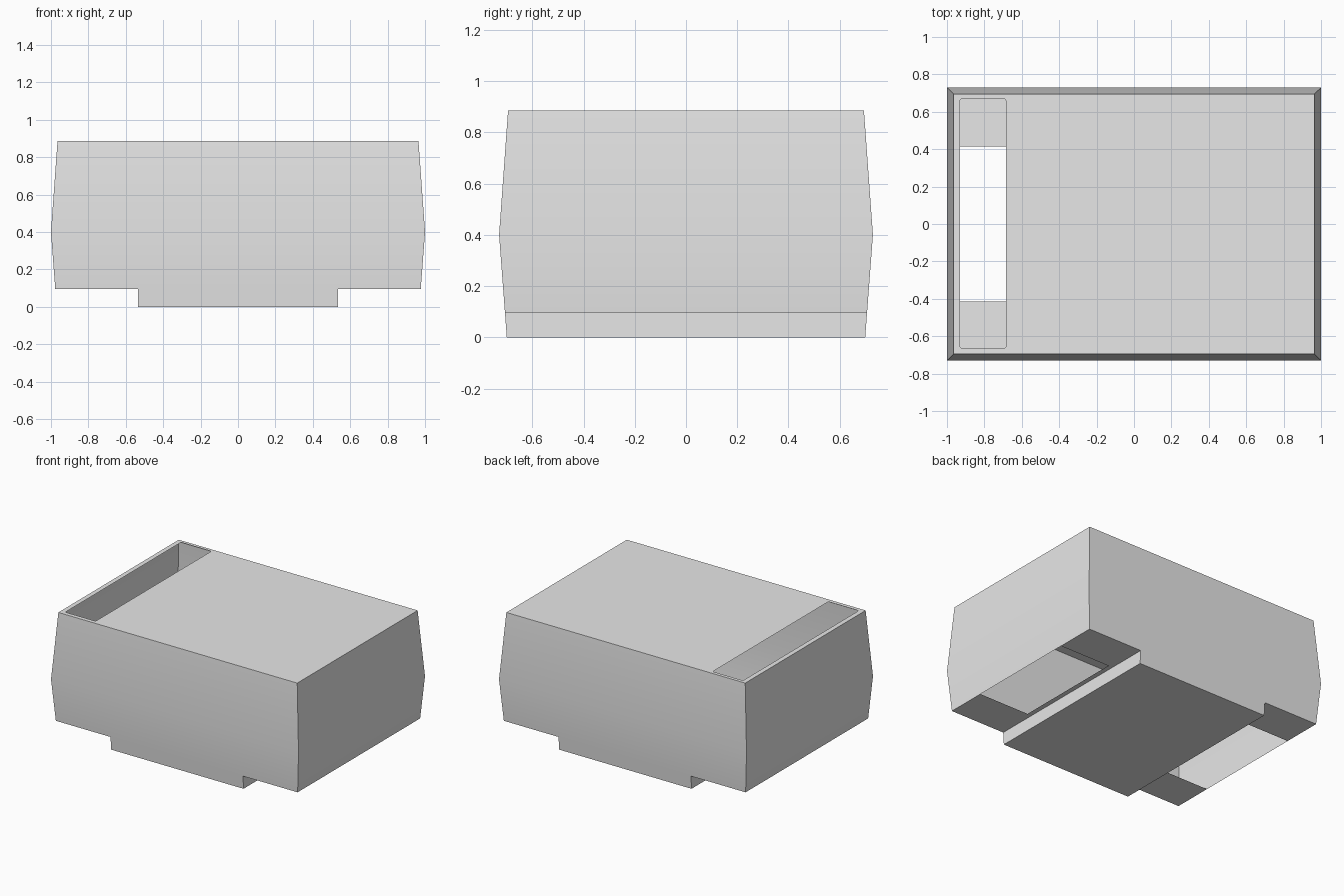
import bpy
import bmesh
import math
from mathutils import Vector

cube = bpy.data.objects.get("Cube")
if cube:
    bpy.data.objects.remove(cube, do_unlink=True)

# Single plain grey material
grey = bpy.data.materials.new("plain grey")
grey.use_nodes = True
colour = (0.8, 0.8, 0.8, 1)
grey.diffuse_color = colour
grey.node_tree.nodes["Principled BSDF"].inputs["Base Color"].default_value = colour

# Key dimensions
TOP, BELLY, SHELF = 0.885, 0.4, 0.095
STEP_X = 0.535
SHELF_X, SHELF_Y = 0.977, 0.707
TOP_X, TOP_Y = 0.965, 0.695
CENTRE = Vector((0, 0, 0.45))


def finish(name, bm, smooth=False):
    """Turn faces outward and make an object."""
    bmesh.ops.remove_doubles(bm, verts=bm.verts[:], dist=0.0005)
    bm.normal_update()
    for f in bm.faces:
        if f.normal.dot(f.calc_center_median() - CENTRE) < 0:
            f.normal_flip()
    mesh = bpy.data.meshes.new(name)
    bm.to_mesh(mesh)
    bm.free()
    mesh.materials.append(grey)
    obj = bpy.data.objects.new(name, mesh)
    bpy.context.collection.objects.link(obj)
    if smooth:
        bpy.ops.object.select_all(action='DESELECT')
        obj.select_set(True)
        bpy.context.view_layer.objects.active = obj
        bpy.ops.object.shade_smooth_by_angle(angle=math.radians(30))
    return obj


def face(bm, points):
    return bm.faces.new([bm.verts.new(p) for p in points])


def rect(x0, x1, y0, y1, z):
    return [(x0, y0, z), (x1, y0, z), (x1, y1, z), (x0, y1, z)]


def rounded_rect(x0, x1, y0, y1, z, r, steps=4):
    points = []
    corners = [(x1 - r, y1 - r), (x0 + r, y1 - r), (x0 + r, y0 + r), (x1 - r, y0 + r)]
    for i, (cx, cy) in enumerate(corners):
        for k in range(steps + 1):
            a = math.pi / 2 * (i + k / steps)
            points.append((cx + r * math.cos(a), cy + r * math.sin(a), z))
    return points


# Thin outer walls, bulging at the belly line
bm = bmesh.new()
rings = [rect(-SHELF_X, SHELF_X, -SHELF_Y, SHELF_Y, SHELF),
         rect(-1, 1, -0.73, 0.73, BELLY),
         rect(-TOP_X, TOP_X, -TOP_Y, TOP_Y, TOP)]
for low, high in zip(rings, rings[1:]):
    for i in range(4):
        j = (i + 1) % 4
        face(bm, [low[i], low[j], high[j], high[i]])
finish("outer_walls", bm, smooth=True)

# Top panel with the long slot
bm = bmesh.new()
for loop in (rings[2], rounded_rect(-0.93, -0.685, -0.665, 0.67, TOP, 0.012)):
    verts = [bm.verts.new(p) for p in loop]
    for a, b in zip(verts, verts[1:] + verts[:1]):
        bm.edges.new((a, b))
bmesh.ops.triangle_fill(bm, edges=bm.edges[:], use_beauty=True, normal=(0, 0, 1))
finish("top_panel", bm)

# Lowered centre of the base: open-topped tray
bm = bmesh.new()
low = rect(-STEP_X, STEP_X, -0.7, 0.7, 0)
high = rect(-STEP_X, STEP_X, -SHELF_Y, SHELF_Y, SHELF)
face(bm, low)
for i in range(4):
    j = (i + 1) % 4
    face(bm, [low[i], low[j], high[j], high[i]])
finish("base_step", bm)

# Raised shelves either side, each with a wide opening
for name, s in (("left_shelf", 1), ("right_shelf", -1)):
    bm = bmesh.new()
    inner, y = 0.57, 0.415
    for x0, x1, y0, y1 in ((STEP_X, inner, -SHELF_Y, SHELF_Y),
                           (inner, SHELF_X, y, SHELF_Y),
                           (inner, SHELF_X, -SHELF_Y, -y)):
        face(bm, rect(s * x0, s * x1, y0, y1, SHELF))
    finish(name, bm)
